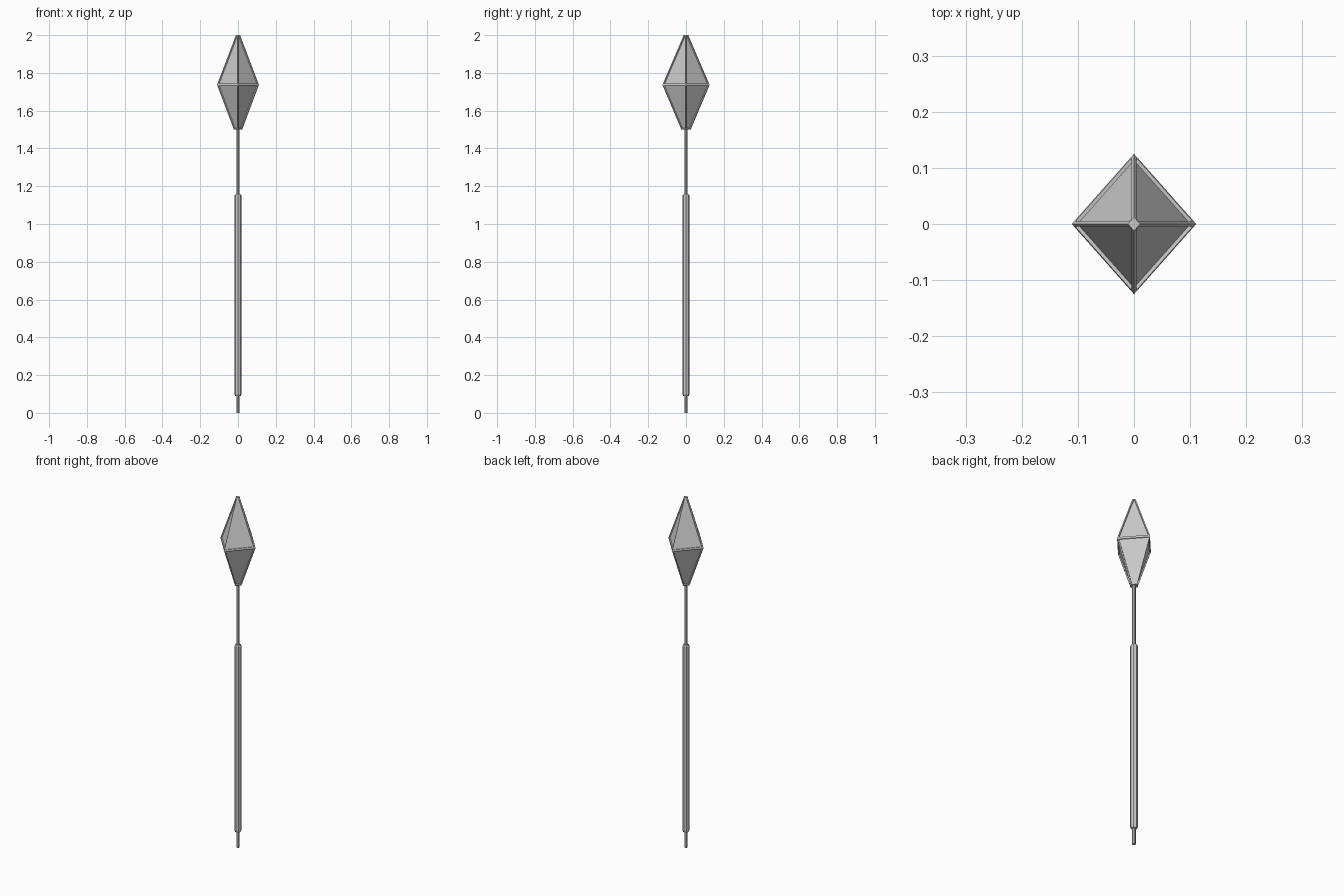
import bpy, bmesh, math

if "Cube" in bpy.data.objects:
    bpy.data.objects.remove(bpy.data.objects["Cube"])


def finish(name, bm):
    bmesh.ops.recalc_face_normals(bm, faces=bm.faces)
    mesh = bpy.data.meshes.new(name)
    bm.to_mesh(mesh)
    bm.free()
    obj = bpy.data.objects.new(name, mesh)
    bpy.context.collection.objects.link(obj)
    return obj


def lofted(rings, sides):
    """Stack of (z, radius_x, radius_y) rings with capped ends."""
    bm = bmesh.new()
    loops = []
    for z, rx, ry in rings:
        loops.append([bm.verts.new((rx * math.cos(math.tau * i / sides),
                                    ry * math.sin(math.tau * i / sides), z))
                      for i in range(sides)])
    panels = []
    for a, b in zip(loops, loops[1:]):
        for i in range(sides):
            j = (i + 1) % sides
            panels.append(bm.faces.new((a[i], a[j], b[j], b[i])))
    bm.faces.new(loops[0][::-1])
    bm.faces.new(loops[-1])
    bmesh.ops.recalc_face_normals(bm, faces=bm.faces)
    return bm, panels


# thin rod running from the butt into the head
bm, _ = lofted([(0, 0.009, 0.009), (1.51, 0.009, 0.009)], 8)
finish("shaft", bm)

# thicker grip with small chamfered ends
bm, _ = lofted([(0.09, 0.015, 0.015), (0.097, 0.019, 0.019),
                (1.15, 0.019, 0.019), (1.157, 0.015, 0.015)], 8)
finish("grip", bm)

# diamond head with blunt tips and recessed panels framed by ridges
bm, panels = lofted([(1.5, 0.022, 0.025), (1.737, 0.111, 0.125),
                     (2.0, 0.011, 0.012)], 4)
bmesh.ops.inset_individual(bm, faces=panels, thickness=0.006, use_even_offset=True)
bmesh.ops.inset_individual(bm, faces=panels, thickness=0.001, depth=-0.006,
                           use_even_offset=True)
finish("spear_head", bm)
